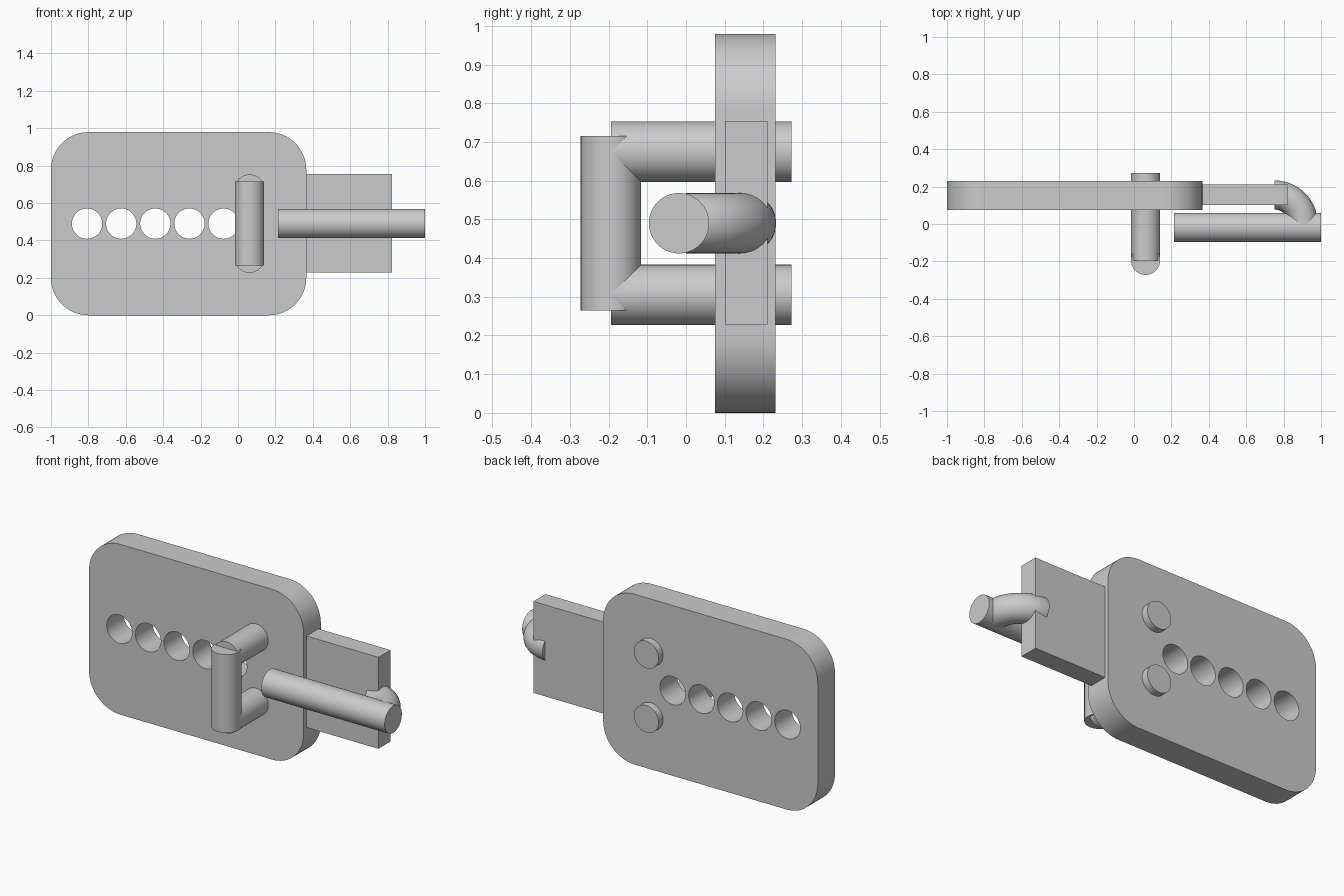
import bpy, bmesh
from math import radians, cos, sin, pi
from mathutils import Vector

if "Cube" in bpy.data.objects:
    bpy.data.objects.remove(bpy.data.objects["Cube"])

R = 0.078          # bar radius
MID = 0.49         # mid height of the latch


def smooth(ob):
    bpy.ops.object.select_all(action='DESELECT')
    ob.select_set(True)
    bpy.context.view_layer.objects.active = ob
    bpy.ops.object.shade_smooth_by_angle(angle=radians(30))


def rod(name, a, b, r=R):
    a, b = Vector(a), Vector(b)
    d = b - a
    bpy.ops.mesh.primitive_cylinder_add(
        vertices=64, radius=r, depth=d.length, location=(a + b) / 2,
        rotation=d.to_track_quat('Z', 'Y').to_euler())
    ob = bpy.context.object
    ob.name = name
    smooth(ob)
    return ob


def slab(name, outline, y0, y1):
    bm = bmesh.new()
    face = bm.faces.new([bm.verts.new((x, y0, z)) for x, z in outline])
    ext = bmesh.ops.extrude_face_region(bm, geom=[face], use_keep_orig=True)
    for v in ext['geom']:
        if isinstance(v, bmesh.types.BMVert):
            v.co.y = y1
    bmesh.ops.recalc_face_normals(bm, faces=bm.faces)
    me = bpy.data.meshes.new(name)
    bm.to_mesh(me)
    bm.free()
    ob = bpy.data.objects.new(name, me)
    bpy.context.collection.objects.link(ob)
    return ob


def rounded_rect(x0, x1, z0, z1, r, n=16):
    pts = []
    corners = [(x1 - r, z1 - r), (x0 + r, z1 - r), (x0 + r, z0 + r), (x1 - r, z0 + r)]
    for q, (cx, cz) in enumerate(corners):
        for i in range(n + 1):
            t = (q + i / n) * pi / 2
            pts.append((cx + r * cos(t), cz + r * sin(t)))
    return pts


# Mounting plate with a row of five holes
plate = slab("mounting_plate", rounded_rect(-1, 0.365, 0, 0.979, 0.2), 0.075, 0.231)
for i in range(5):
    x = -0.807 + i * 0.1825
    cutter = rod("hole_cutter", (x, 0, MID), (x, 0.3, MID), 0.081)
    cutter.hide_render = True
    mod = plate.modifiers.new("hole", 'BOOLEAN')
    mod.operation = 'DIFFERENCE'
    mod.solver = 'EXACT'
    mod.object = cutter
    bpy.context.view_layer.objects.active = plate
    bpy.ops.object.modifier_apply(modifier=mod.name)
    bpy.data.objects.remove(cutter)
smooth(plate)

# Flat tongue beside the plate
slab("tongue", [(0.355, 0.228), (0.823, 0.228), (0.823, 0.754), (0.355, 0.754)], 0.101, 0.21)

# Staple: two legs through the plate and an upright bar
for name, s in (("upper", 1), ("lower", -1)):
    z = MID + s * 0.185
    rod("staple_leg_" + name, (0.062, -0.194, z), (0.062, 0.272, z))
rod("staple_bar", (0.062, -0.194, 0.265), (0.062, -0.194, 0.715))

# Sliding pin
rod("pin", (0.215, -0.018, MID), (1, -0.018, MID))

# Quarter-turn bend joining the pin to the tongue
B = 0.155
K = B * 0.5523
cu = bpy.data.curves.new("pin_bend", 'CURVE')
cu.dimensions = '3D'
cu.bevel_depth = R
cu.bevel_resolution = 14
cu.use_fill_caps = True
cu.resolution_u = 24
sp = cu.splines.new('BEZIER')
sp.bezier_points.add(1)
ends = [((0.75, B), (K, 0)), ((0.75 + B, 0), (0, -K))]
for p, ((x, y), (dx, dy)) in zip(sp.bezier_points, ends):
    p.handle_left_type = p.handle_right_type = 'FREE'
    p.co = (x, y, MID)
    p.handle_left = (x - dx, y - dy, MID)
    p.handle_right = (x + dx, y + dy, MID)
bend = bpy.data.objects.new("pin_bend", cu)
bpy.context.collection.objects.link(bend)
bpy.ops.object.select_all(action='DESELECT')
bend.select_set(True)
bpy.context.view_layer.objects.active = bend
bpy.ops.object.convert(target='MESH')
bend = bpy.context.object
bm = bmesh.new()
bm.from_mesh(bend.data)
bmesh.ops.remove_doubles(bm, verts=bm.verts, dist=1e-5)
bmesh.ops.recalc_face_normals(bm, faces=bm.faces)
bm.to_mesh(bend.data)
bm.free()
smooth(bend)
